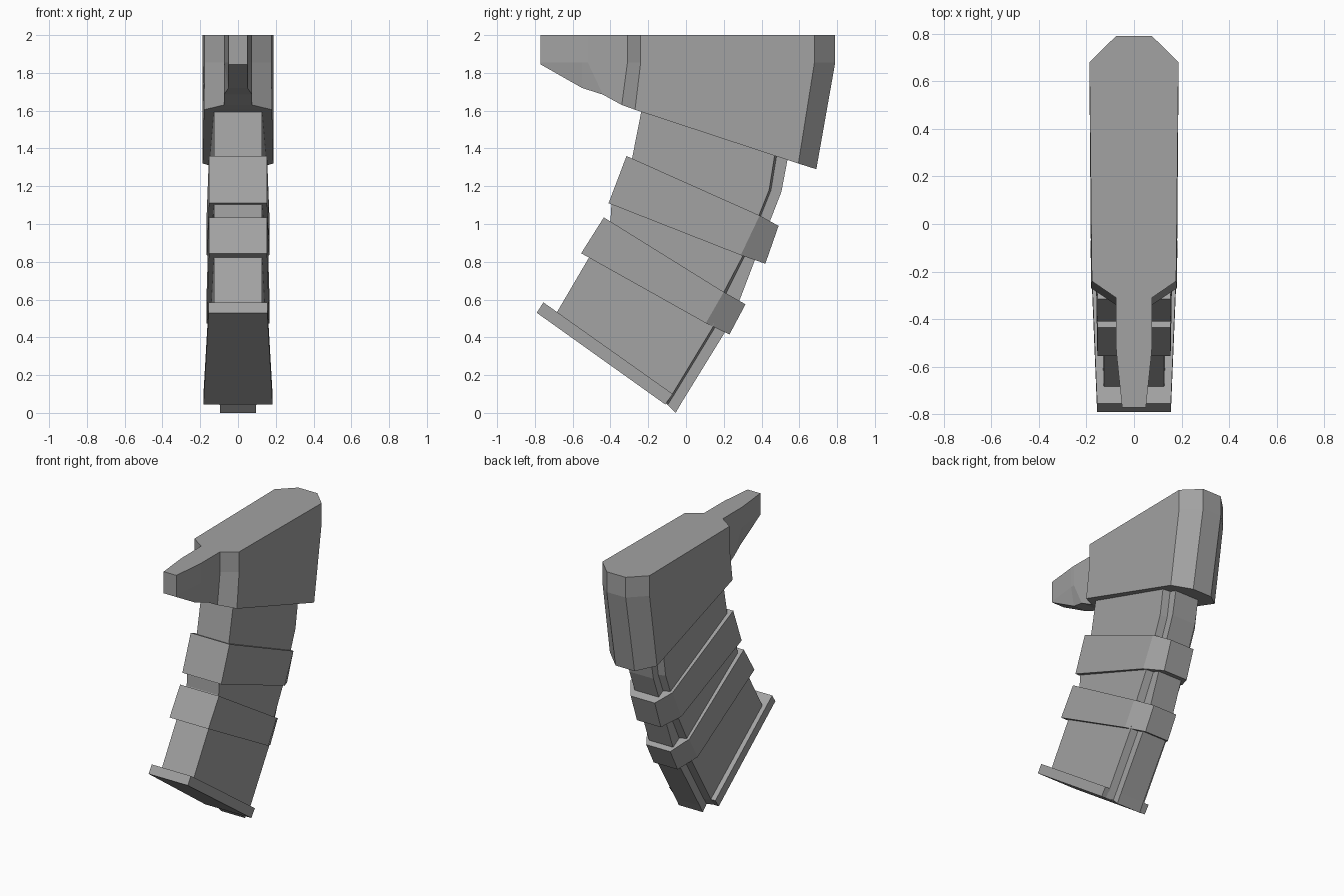
import bpy
import bmesh

cube = bpy.data.objects.get("Cube")
if cube:
    bpy.data.objects.remove(cube, do_unlink=True)

GREY = (0.36, 0.36, 0.36, 1.0)
grey = bpy.data.materials.new("plain grey")
grey.use_nodes = True
grey.diffuse_color = GREY
grey.node_tree.nodes["Principled BSDF"].inputs["Base Color"].default_value = GREY


def loft(name, levels):
    """Skin half outlines (half width, y, z), front to back, mirrored in x."""
    bm = bmesh.new()
    rings = []
    for level in levels:
        left = [bm.verts.new(p) for p in level]
        right = [bm.verts.new((-x, y, z)) for x, y, z in level]
        rings.append((left, right))
    n = len(levels[0])
    # side walls
    for (l0, r0), (l1, r1) in zip(rings, rings[1:]):
        loop0, loop1 = l0 + r0[::-1], l1 + r1[::-1]
        for i in range(2 * n):
            j = (i + 1) % (2 * n)
            bm.faces.new((loop0[i], loop0[j], loop1[j], loop1[i]))
    # end caps as strips across the width
    for left, right in (rings[0], rings[-1]):
        for i in range(n - 1):
            bm.faces.new((left[i], left[i + 1], right[i + 1], right[i]))
    bmesh.ops.recalc_face_normals(bm, faces=bm.faces)
    mesh = bpy.data.meshes.new(name)
    bm.to_mesh(mesh)
    bm.free()
    mesh.materials.append(grey)
    obj = bpy.data.objects.new(name, mesh)
    bpy.context.collection.objects.link(obj)
    return obj


def section(widths, points):
    return [(w, y, z) for w, (y, z) in zip(widths, points)]


# Housing with its narrow front nose and chamfered back
outline = [(0.05, -0.77), (0.073, -0.55), (0.075, -0.52), (0.075, -0.31),
           (0.177, -0.24), (0.187, 0.68), (0.075, 0.79)]
loft("housing", [
    [(x, y, 2.0) for x, y in outline],
    [(x, y, 1.855) for x, y in outline],
    [(0.05, -0.77, 1.845), (0.05, -0.55, 1.72), (0.075, -0.44, 1.685),
     (0.075, -0.34, 1.63), (0.18, -0.27, 1.605), (0.187, 0.595, 1.32),
     (0.075, 0.69, 1.29)],
])

# Curved magazine body: front edge, back corner, rib edge at each station
stations = [
    ((-0.70, 0.48), (-0.105, 0.05), (-0.055, 0.0)),
    ((-0.685, 0.53), (-0.075, 0.095), (-0.02, 0.06)),
    ((-0.515, 0.82), (0.14, 0.45), (0.205, 0.425)),
    ((-0.40, 1.02), (0.20, 0.64), (0.285, 0.60)),
    ((-0.395, 1.10), (0.30, 0.83), (0.365, 0.81)),
    ((-0.285, 1.35), (0.44, 1.18), (0.505, 1.17)),
    ((-0.23, 1.63), (0.475, 1.40), (0.545, 1.38)),
]
body = []
for front, back, rib in stations:
    root = tuple(b + 0.15 * (r - b) for b, r in zip(back, rib))
    body.append(section((0.127, 0.147, 0.095, 0.095), (front, back, root, rib)))
loft("magazine_body", body)

# Raised bands around the magazine
band_widths = (0.154, 0.166, 0.095)
bands = {
    "upper_band": (((-0.315, 1.36), (0.39, 1.045), (0.49, 0.99)),
                   ((-0.41, 1.11), (0.29, 0.835), (0.42, 0.79))),
    "lower_band": (((-0.435, 1.035), (0.20, 0.64), (0.315, 0.575)),
                   ((-0.555, 0.845), (0.105, 0.475), (0.23, 0.415))),
}
for name, (top, bottom) in bands.items():
    loft(name, [section(band_widths, top), section(band_widths, bottom)])

# Base plate, wider towards the back
loft("base_plate", [
    section((0.155, 0.183), ((-0.755, 0.585), (-0.07, 0.1))),
    section((0.155, 0.183), ((-0.79, 0.53), (-0.11, 0.045))),
])
